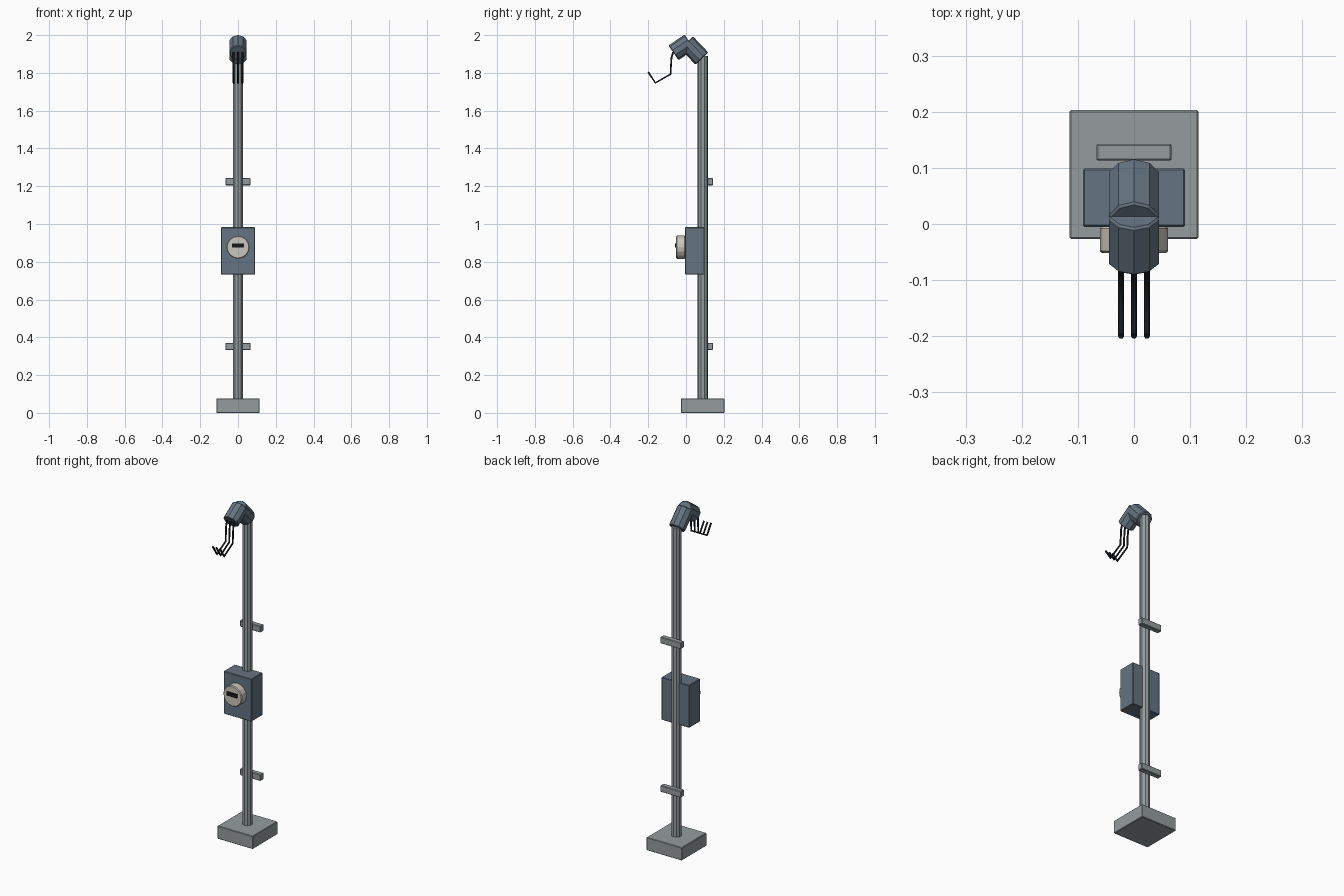
import bpy
import bmesh
from mathutils import Vector, Matrix

cube = bpy.data.objects.get("Cube")
if cube:
    bpy.data.objects.remove(cube, do_unlink=True)


def material(name, rgb):
    m = bpy.data.materials.new(name)
    m.use_nodes = True
    m.diffuse_color = (*rgb, 1)
    m.node_tree.nodes["Principled BSDF"].inputs["Base Color"].default_value = (*rgb, 1)
    return m


GREY = material("galvanised grey", (0.30, 0.335, 0.34))
SLATE = material("slate blue", (0.13, 0.175, 0.22))
CREAM = material("warm off white", (0.60, 0.57, 0.51))
BLACK = material("black", (0.008, 0.010, 0.012))


def finish(name, bm, mat, bevel=0.0):
    mesh = bpy.data.meshes.new(name)
    bm.to_mesh(mesh)
    bm.free()
    obj = bpy.data.objects.new(name, mesh)
    bpy.context.collection.objects.link(obj)
    mesh.materials.append(mat)
    if bevel:
        mod = obj.modifiers.new("edge bevel", 'BEVEL')
        mod.width = bevel
        mod.segments = 1
        mod.limit_method = 'ANGLE'
        mod.angle_limit = 1.0
    return obj


def box(name, low, high, mat, bevel=0.003):
    low, high = Vector(low), Vector(high)
    bm = bmesh.new()
    place = Matrix.Translation((low + high) / 2) @ Matrix.Diagonal((*(high - low), 1))
    bmesh.ops.create_cube(bm, size=1, matrix=place)
    return finish(name, bm, mat, bevel)


def tube(name, start, end, radius, sides, mat, bevel=0.0):
    """Straight prism whose axis lies in the YZ plane."""
    start, end = Vector(start), Vector(end)
    axis = end - start
    turn = Vector((0, 0, 1)).rotation_difference(axis).to_matrix().to_4x4()
    bm = bmesh.new()
    bmesh.ops.create_cone(bm, cap_ends=True, segments=sides, radius1=radius,
                          radius2=radius, depth=axis.length,
                          matrix=Matrix.Translation((start + end) / 2) @ turn)
    return finish(name, bm, mat, bevel)


def wire(name, points, radius):
    curve = bpy.data.curves.new(name, 'CURVE')
    curve.dimensions = '3D'
    curve.bevel_depth = radius
    curve.bevel_resolution = 1
    curve.use_fill_caps = True
    spline = curve.splines.new('POLY')
    spline.points.add(len(points) - 1)
    for p, co in zip(spline.points, points):
        p.co = (*co, 1)
    curve.materials.append(BLACK)
    obj = bpy.data.objects.new(name, curve)
    bpy.context.collection.objects.link(obj)


# Footing and mast
MAST_Y = 0.088
box("footing", (-0.115, -0.027, 0), (0.115, 0.203, 0.076), GREY)
tube("mast", (0, MAST_Y, 0.07), (0, MAST_Y, 1.89), 0.028, 10, GREY)

# Wall straps behind the mast
for name, z in (("lower_strap", 0.352), ("upper_strap", 1.224)):
    box(name, (-0.067, 0.113, z - 0.019), (0.067, 0.143, z + 0.019), GREY)

# Meter box, round meter and its display
box("meter_box", (-0.091, -0.005, 0.733), (0.091, 0.099, 0.983), SLATE)
tube("meter", (0, -0.004, 0.877), (0, -0.052, 0.877), 0.061, 16, CREAM, 0.004)
box("meter_display", (-0.033, -0.059, 0.876), (0.033, -0.050, 0.898), BLACK, 0.0)

# Bent weather head
tube("head_elbow", (0, 0.084, 1.876), (0, 0.003, 1.961), 0.047, 10, SLATE, 0.004)
tube("head_hood", (0, 0.0185, 1.964), (0, -0.066, 1.906), 0.047, 10, SLATE, 0.004)

# Drip-loop wires hanging from the hood
LOOP = ((-0.068, 1.91), (-0.077, 1.88), (-0.082, 1.793), (-0.162, 1.747), (-0.200, 1.805))
for name, x in (("right_wire", -0.023), ("middle_wire", 0), ("left_wire", 0.023)):
    wire(name, [(x, y, z) for y, z in LOOP], 0.0055)
